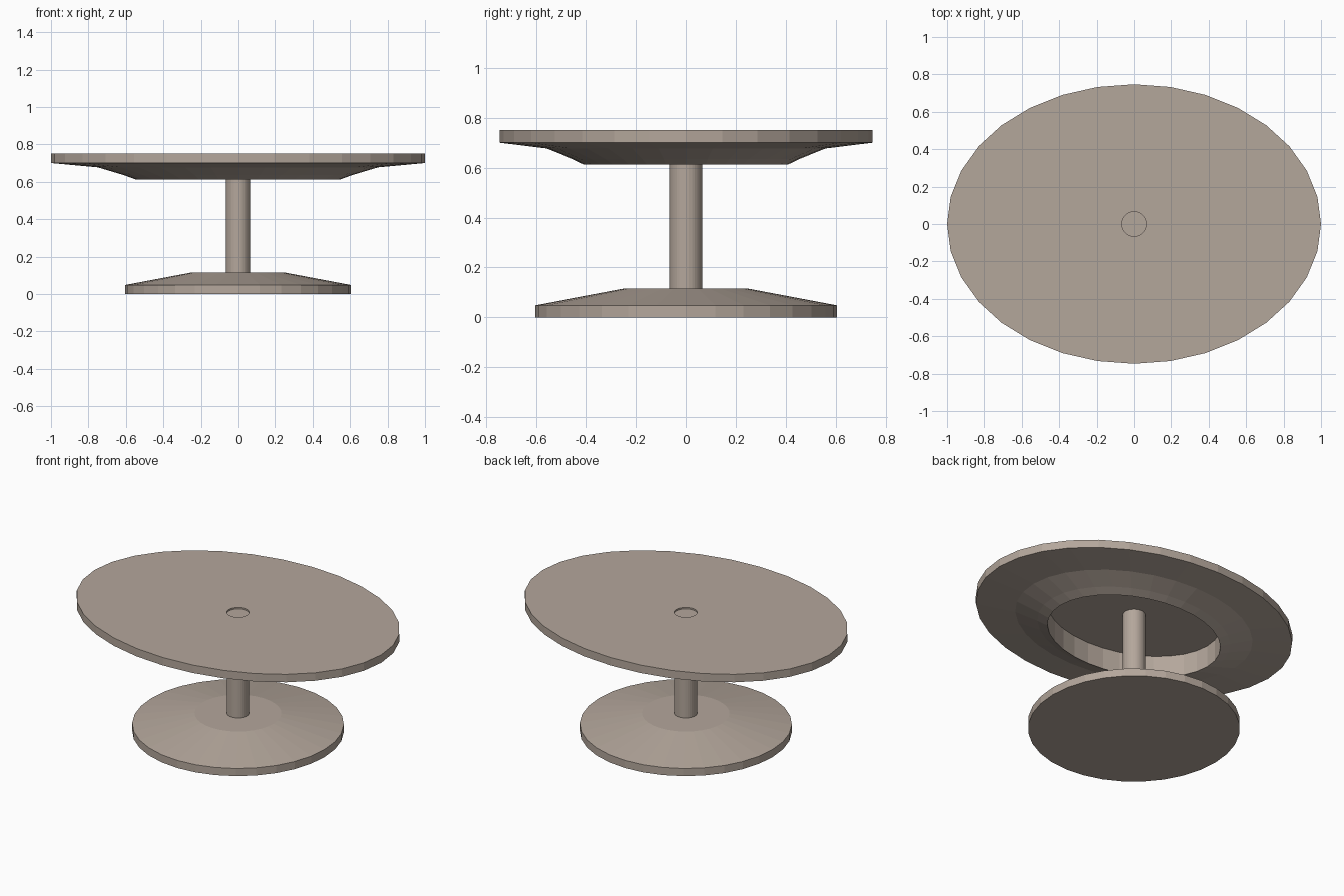
import bpy, bmesh, math

if "Cube" in bpy.data.objects:
    bpy.data.objects.remove(bpy.data.objects["Cube"])

SIDES = 32

# Warm taupe finish shared by all parts
finish = bpy.data.materials.new("taupe")
finish.diffuse_color = (0.456, 0.385, 0.33, 1)
finish.use_nodes = True
finish.node_tree.nodes["Principled BSDF"].inputs["Base Color"].default_value = finish.diffuse_color


def lathe(name, profile, sy=1.0, cap_start=False, cap_end=False):
    """Revolve (radius, z, optional y-scale) points into a flat-faced object."""
    bm = bmesh.new()
    rings = []
    for p in profile:
        r, z = p[0], p[1]
        k = p[2] if len(p) > 2 else sy
        rings.append([bm.verts.new((r * math.cos(2 * math.pi * i / SIDES),
                                    r * k * math.sin(2 * math.pi * i / SIDES), z))
                      for i in range(SIDES)])
    for a, b in zip(rings, rings[1:]):
        for i in range(SIDES):
            j = (i + 1) % SIDES
            bm.faces.new((a[i], a[j], b[j], b[i]))
    if cap_start:
        bm.faces.new(rings[0][::-1])
    if cap_end:
        bm.faces.new(rings[-1])
    me = bpy.data.meshes.new(name)
    bm.to_mesh(me)
    bm.free()
    me.materials.append(finish)
    ob = bpy.data.objects.new(name, me)
    bpy.context.collection.objects.link(ob)
    return ob


# Round foot with sloped upper side, open where the column stands
lathe("base", [(0.605, 0), (0.605, 0.048), (0.25, 0.115), (0.066, 0.115)], cap_start=True)

# Column, ending just below the table surface
lathe("column", [(0.066, 0.115), (0.066, 0.741)], cap_end=True)

# Oval top: recess wall, stepped underside, rim, thin surface, small centre hole
lathe("table_top", [(0.547, 0.748), (0.547, 0.612), (0.61, 0.635), (0.75, 0.677),
                    (1.0, 0.70), (1.0, 0.75), (0.066, 0.75, 1.0), (0.066, 0.741, 1.0)],
      sy=0.747)
